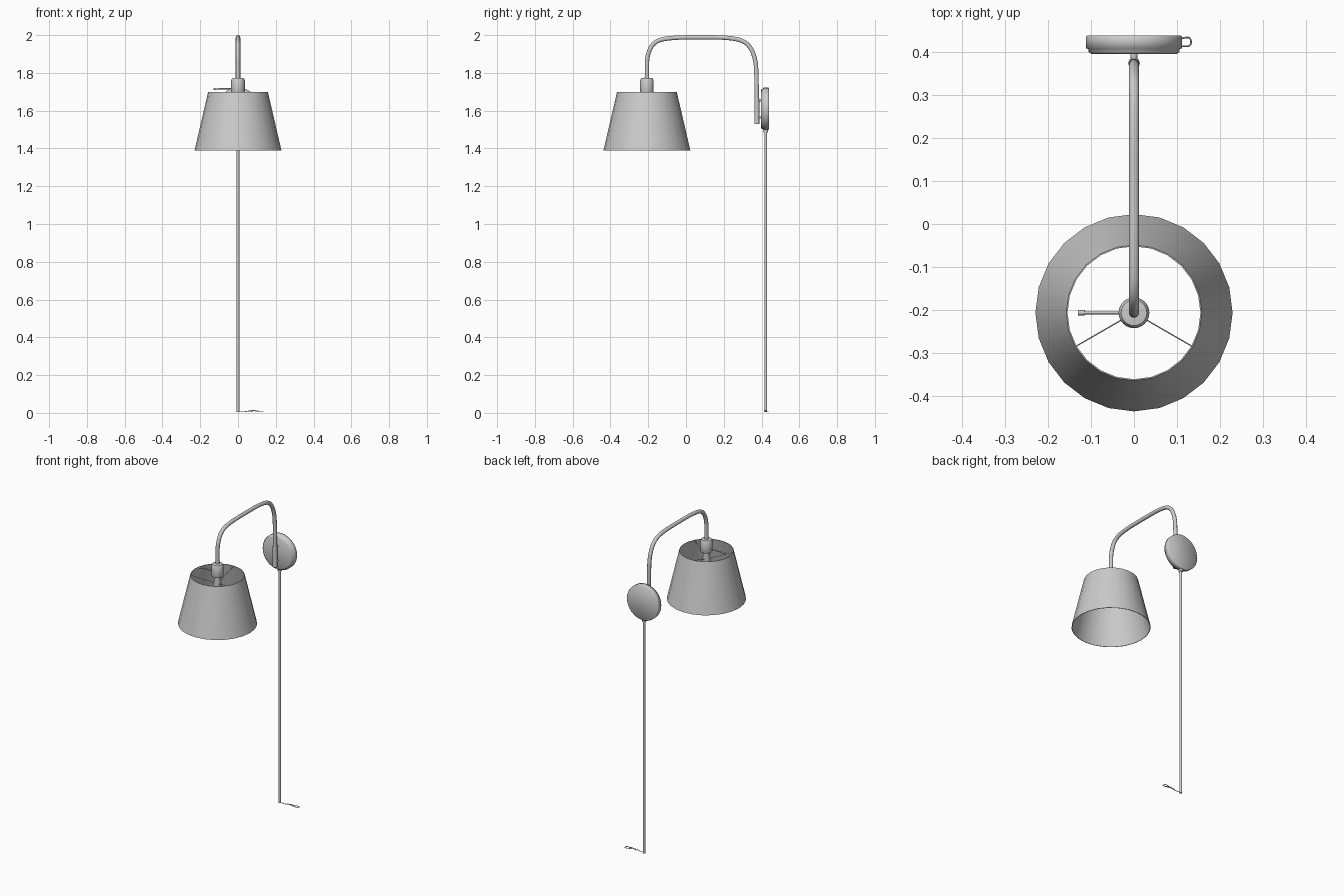
import bpy, math
from mathutils import Vector

cube = bpy.data.objects.get("Cube")
if cube:
    bpy.data.objects.remove(cube)

metal = bpy.data.materials.new("plain grey")
metal.use_nodes = True
GREY = (0.6, 0.6, 0.6, 1)
metal.diffuse_color = GREY
metal.node_tree.nodes["Principled BSDF"].inputs["Base Color"].default_value = GREY

SHADE_Y = -0.207
PLATE_Z = 1.61
CORD_Y = 0.422


def finish(obj, name, angle=40):
    obj.name = name
    obj.data.materials.append(metal)
    bpy.ops.object.select_all(action='DESELECT')
    obj.select_set(True)
    bpy.context.view_layer.objects.active = obj
    if angle:
        bpy.ops.object.shade_smooth_by_angle(angle=math.radians(angle))
    else:
        bpy.ops.object.shade_smooth()
    return obj


def lathe(name, profile, centre, sides=24, axis='Z', angle=40):
    """Revolve (radius, height) points about an axis."""
    verts, faces = [], []
    for r, h in profile:
        for i in range(sides):
            a = math.tau * i / sides
            x, y = r * math.cos(a), r * math.sin(a)
            verts.append((x, y, h) if axis == 'Z' else (x, h, -y))
    for k in range(len(profile) - 1):
        for i in range(sides):
            j = (i + 1) % sides
            faces.append((k * sides + i, k * sides + j,
                          (k + 1) * sides + j, (k + 1) * sides + i))
    if profile[0] != profile[-1]:
        faces.append(tuple(reversed(range(sides))))
        faces.append(tuple(range(len(verts) - sides, len(verts))))
    mesh = bpy.data.meshes.new(name)
    mesh.from_pydata(verts, [], faces)
    obj = bpy.data.objects.new(name, mesh)
    bpy.context.collection.objects.link(obj)
    obj.location = centre
    return finish(obj, name, angle)


def tube(name, points, radius, smooth=False, sides=3):
    """Sweep a round section along a path."""
    curve = bpy.data.curves.new(name, 'CURVE')
    curve.dimensions = '3D'
    curve.bevel_depth = radius
    curve.bevel_resolution = sides
    curve.use_fill_caps = True
    spline = curve.splines.new('NURBS' if smooth else 'POLY')
    spline.points.add(len(points) - 1)
    for p, co in zip(spline.points, points):
        p.co = (*co, 1)
    if smooth:
        spline.order_u = 3
        spline.use_endpoint_u = True
        spline.resolution_u = 8
    obj = bpy.data.objects.new(name, curve)
    bpy.context.collection.objects.link(obj)
    bpy.ops.object.select_all(action='DESELECT')
    obj.select_set(True)
    bpy.context.view_layer.objects.active = obj
    bpy.ops.object.convert(target='MESH')
    return finish(bpy.context.object, name)


# Thin open shade
lathe("lamp_shade", [(0.23, 1.39), (0.158, 1.70), (0.155, 1.70), (0.227, 1.39), (0.23, 1.39)],
      (0, SHADE_Y, 0))

# Socket cap with the holder below
lathe("socket_cap", [(0.034, 1.695), (0.036, 1.70), (0.036, 1.762), (0.030, 1.772), (0.013, 1.774)],
      (0, SHADE_Y, 0))
lathe("bulb_holder", [(0.024, 1.62), (0.026, 1.63), (0.020, 1.67), (0.020, 1.70)],
      (0, SHADE_Y, 0))

# Three spokes carry the shade
for n, deg in enumerate((90, 210, 330), 1):
    d = Vector((math.cos(math.radians(deg)), math.sin(math.radians(deg)), 0))
    hub = Vector((0, SHADE_Y, 0))
    tube(f"shade_spoke_{n}", [hub + d * 0.02 + Vector((0, 0, 1.65)),
                              hub + d * 0.157 + Vector((0, 0, 1.693))], 0.0015, sides=1)

# Switch stem and knob
tube("switch_stem", [(-0.03, SHADE_Y, 1.717), (-0.118, SHADE_Y, 1.715)], 0.0035)
tube("switch_knob", [(-0.115, SHADE_Y, 1.715), (-0.13, SHADE_Y, 1.714)], 0.006)

# Arched arm
tube("arched_arm", [(0, SHADE_Y, 1.76), (0, SHADE_Y, 1.82), (0, -0.205, 1.90),
                    (0, -0.165, 1.972), (0, -0.06, 1.988), (0, 0.08, 1.988),
                    (0, 0.22, 1.988), (0, 0.32, 1.968), (0, 0.366, 1.89),
                    (0, 0.375, 1.78), (0, 0.375, 1.53)], 0.012, smooth=True)
tube("arm_sleeve", [(0, 0.375, 1.53), (0, 0.375, 1.665)], 0.014)

# Round wall plate with stepped front
lathe("wall_plate", [(0.100, 0.397), (0.106, 0.401), (0.106, 0.408),
                     (0.112, 0.410), (0.112, 0.437), (0.109, 0.440)],
      (0, 0, PLATE_Z), sides=32, axis='Y', angle=0)
for n, z in enumerate((PLATE_Z - 0.045, PLATE_Z + 0.045), 1):
    tube(f"arm_mount_{n}", [(0, 0.372, z), (0, 0.40, z)], 0.008)

# Cord sleeve down the wall, with a collar under the plate
tube("cord_sleeve", [(0, CORD_Y, 0.004), (0, CORD_Y, 1.52)], 0.008)
tube("cord_collar", [(0, CORD_Y, 1.485), (0, CORD_Y, 1.51)], 0.012)

# Loose wire end with a small loop
tube("cord_wire", [(0, CORD_Y, 0.006), (0.03, CORD_Y, 0.005), (0.055, 0.415, 0.010),
                   (0.08, 0.428, 0.014), (0.108, 0.420, 0.010)], 0.002, smooth=True)
tube("cord_wire_loop", [(0.05, 0.428, 0.008), (0.085, 0.415, 0.012), (0.112, 0.415, 0.009),
                        (0.133, 0.414, 0.008), (0.133, 0.436, 0.008), (0.112, 0.434, 0.009),
                        (0.09, 0.425, 0.008)], 0.002, smooth=True)
